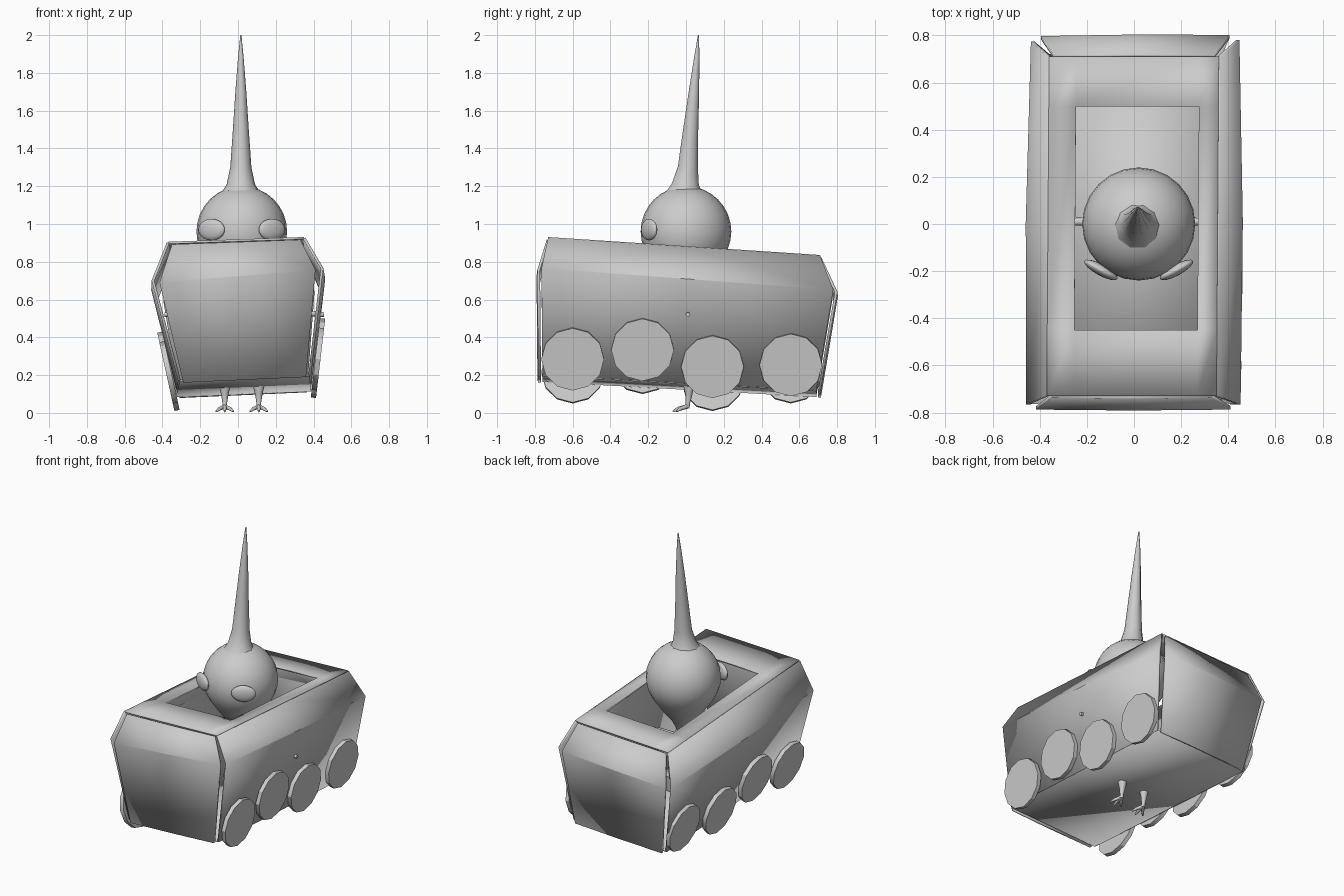
import bpy, bmesh, math
from mathutils import Vector, Matrix

if "Cube" in bpy.data.objects:
    bpy.data.objects.remove(bpy.data.objects["Cube"])

grey = bpy.data.materials.new("light_grey")
grey.diffuse_color = (0.6, 0.6, 0.6, 1)
grey.use_nodes = True
grey.node_tree.nodes["Principled BSDF"].inputs["Base Color"].default_value = grey.diffuse_color


def add(name, bm, angle=30, thick=0):
    bmesh.ops.recalc_face_normals(bm, faces=bm.faces)
    me = bpy.data.meshes.new(name)
    bm.to_mesh(me)
    bm.free()
    me.materials.append(grey)
    ob = bpy.data.objects.new(name, me)
    bpy.context.collection.objects.link(ob)
    if thick:
        mod = ob.modifiers.new("thickness", 'SOLIDIFY')
        mod.thickness = thick
        mod.offset = 0
    bpy.ops.object.select_all(action='DESELECT')
    ob.select_set(True)
    bpy.context.view_layer.objects.active = ob
    bpy.ops.object.shade_smooth_by_angle(angle=math.radians(angle))
    return ob


def sheet(name, rows, thick=0.015, skip=()):
    """Grid of points joined by quads, given a card thickness."""
    bm = bmesh.new()
    g = [[bm.verts.new(p) for p in r] for r in rows]
    for i in range(len(g) - 1):
        for j in range(len(g[0]) - 1):
            if (i, j) not in skip:
                bm.faces.new((g[i][j], g[i][j+1], g[i+1][j+1], g[i+1][j]))
    return add(name, bm, 12, thick)


def tube(name, path, n=12, angle=60):
    """Capped round skin along (point, radius) stations; rings face the path."""
    bm = bmesh.new()
    pts = [Vector(p) for p, r in path]
    axis = (pts[-1] - pts[0]).normalized()
    rot = axis.to_track_quat('Z', 'Y').to_matrix()
    rings = []
    for p, (_, r) in zip(pts, path):
        rings.append([bm.verts.new(p + rot @ Vector((r * math.cos(2*math.pi*k/n),
                                                     r * math.sin(2*math.pi*k/n), 0)))
                      for k in range(n)])
    for a, b in zip(rings, rings[1:]):
        for k in range(n):
            bm.faces.new((a[k], a[(k+1) % n], b[(k+1) % n], b[k]))
    bm.faces.new(rings[0])
    bm.faces.new(rings[-1])
    return add(name, bm, angle)


# Corner rings of the card body: left bottom, bend, top, then right top, bend, bottom
front = [Vector(p) for p in ((-.31, -.76, .17), (-.45, -.765, .70), (-.37, -.73, .90),
                             (.35, -.73, .925), (.445, -.765, .765), (.38, -.76, .20))]
back = [Vector(p) for p in ((-.33, .69, .09), (-.43, .775, .60), (-.36, .71, .80),
                            (.36, .71, .83), (.44, .78, .65), (.385, .69, .12))]

# Side panels, each bowed slightly outwards in the middle
for name, ids, s in (("left_side_panel", (0, 1, 2), -1), ("right_side_panel", (3, 4, 5), 1)):
    rows = []
    for i in ids:
        mid = (front[i] + back[i]) / 2
        if i in (1, 4):
            mid.x += s * 0.012
        rows.append((front[i], mid, back[i]))
    sheet(name, rows)

# End panels, narrower than the sides and standing just proud of them
for name, ring, s in (("front_panel", front, -1), ("back_panel", back, 1)):
    rows = []
    for a, b, inset, out in ((2, 3, .02, 0), (1, 4, .035, .015), (0, 5, .02, .015)):
        l = ring[a] + Vector((inset, s * out, -.01))
        r = ring[b] + Vector((-inset, s * out, -.01))
        rows.append((l, (l + r) / 2 + Vector((0, s * .004, 0)), r))
    sheet(name, rows)


def bilinear(a, b, c, d, u, v):
    return a.lerp(b, u).lerp(c.lerp(d, u), v)


# Roof with a rectangular opening, and the floor
us, vs = (0, .16, .885, 1), (0, .195, .853, 1)
sheet("roof", [[bilinear(front[2], front[3], back[2], back[3], u, v) for u in us] for v in vs],
      0.012, skip={(1, 1)})
sheet("floor", [(front[0], front[5]), (back[0], back[5])], 0.012)

# Four twelve-sided discs per side, leaning with the side panels
for side, sx, dz in (("right", 1, 0), ("left", -1, -.07)):
    for k, (y, z) in enumerate(((-.6, .285), (-.23, .335), (.14, .245), (.555, .255))):
        z += dz + (.03 if sx < 0 and k == 3 else 0)
        if sx > 0:
            x, n = .395 + (z - .2) * .115 + .018, Vector((1, 0, -.115))
        else:
            x, n = -.335 - (z - .15) * .22 - .018, Vector((-1, 0, -.22))
        n.normalize()
        c = Vector((x, y, z))
        tube(f"{side}_wheel_{k + 1}", [(c - n * .014, .166), (c + n * .014, .166)], 12, 30)

# Round head narrowing to a neck, above a slim body
CX = .02
prof = []
for k in range(1, 12):
    t = math.pi * k / 16
    prof.append(((CX, 0, .96 + .24 * math.cos(t)), .24 * math.sin(t)))
prof = [((CX, 0, 1.2), .003)] + prof
prof += [((CX, 0, .74), .14), ((CX, 0, .66), .075), ((CX, 0, .60), .045)]
tube("head", prof, 24)
tube("body", [((CX, 0, .63), .04), ((CX, 0, .54), .06), ((CX, 0, .42), .085),
              ((CX, 0, .31), .10), ((CX, 0, .23), .085), ((CX, 0, .19), .04)], 16)

# Tall horn with a flared base, leaning to the back
horn = [((.015, -.005, 1.17), .10), ((.015, -.003, 1.21), .075), ((.015, .01, 1.3), .056),
        ((.015, .025, 1.5), .042), ((.015, .042, 1.7), .029), ((.015, .057, 1.88), .015),
        ((.015, .066, 2.0), .003)]
tube("horn", horn, 10)

for side, s in (("left", -1), ("right", 1)):
    # Flattened oval eye on the head
    bm = bmesh.new()
    bmesh.ops.create_uvsphere(bm, u_segments=16, v_segments=10, radius=1)
    m = (Matrix.Translation((CX + s * .16, -.195, .97)) @ Matrix.Rotation(s * .5, 4, 'Z')
         @ Matrix.Diagonal((.08, .024, .057, 1)))
    bmesh.ops.transform(bm, matrix=m, verts=bm.verts)
    add(f"{side}_eye", bm, 60)
    # Thin arm reaching the side panel
    tip = .455 if s > 0 else -.39
    tube(f"{side}_arm", [((CX + s * .03, 0, .53), .022), ((s * .2, .01, .54), .018),
                         ((tip, .01, .52), .012)], 8)
    # Leg and toes
    x = CX + s * .09
    tube(f"{side}_leg", [((x, .015, .26), .045), ((x, .015, .15), .032), ((x, .015, .10), .02),
                         ((x, .01, .05), .012), ((x, .005, .025), .014)], 10)
    for k, (dx, dy) in enumerate(((-.045, -.05), (0, -.07), (.045, -.05))):
        tube(f"{side}_toe_{k + 1}", [((x, .01, .035), .012), ((x + dx * .6, dy * .6, .022), .010),
                                     ((x + dx, dy, .008), .005)], 8)
